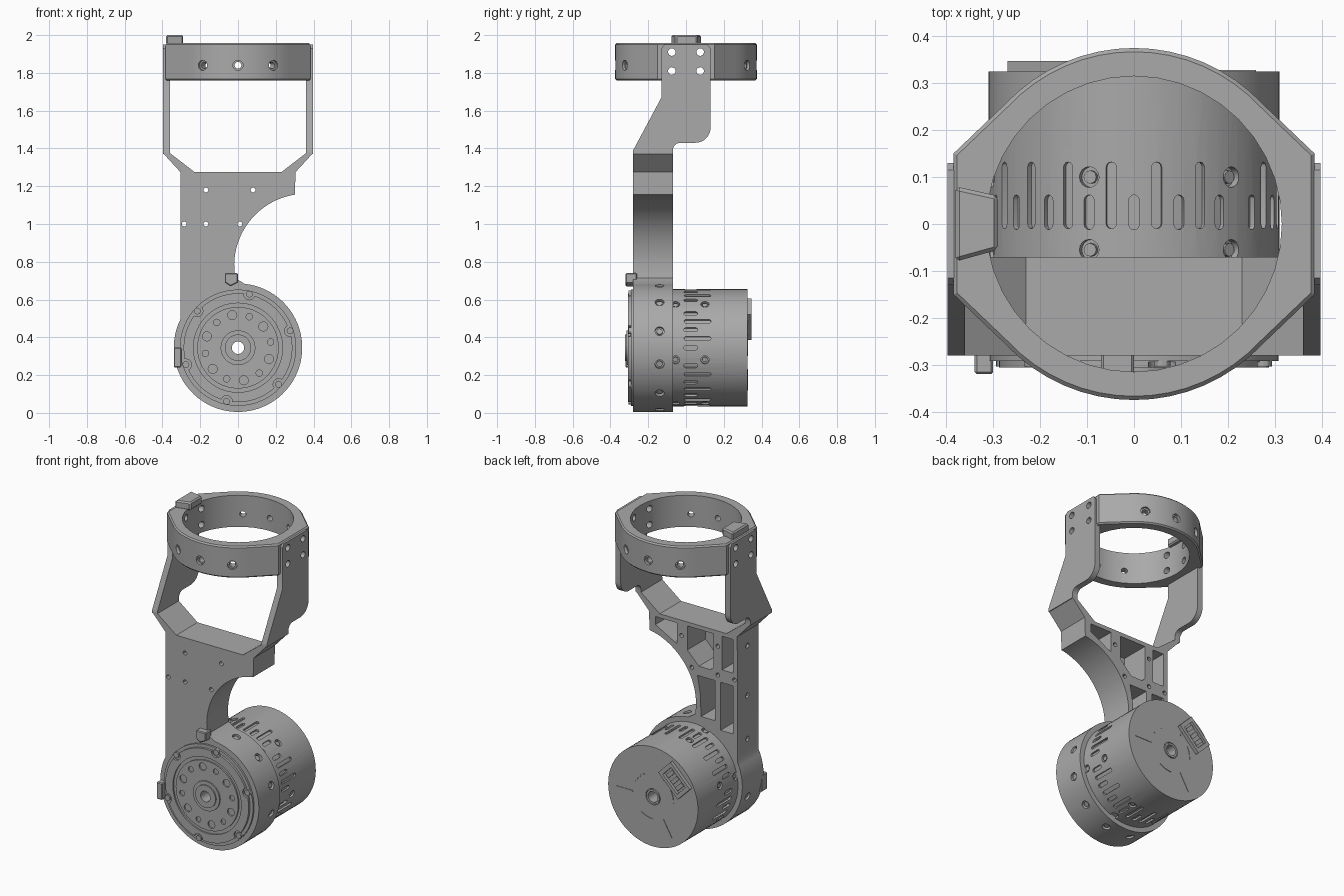
import bpy, bmesh
from math import cos, sin, radians, pi
from mathutils import Matrix, Vector

if "Cube" in bpy.data.objects:
    bpy.data.objects.remove(bpy.data.objects["Cube"])

grey = bpy.data.materials.new("machined_grey")
grey.use_nodes = True
tone = (0.40, 0.40, 0.40, 1)
grey.diffuse_color = tone
grey.node_tree.nodes["Principled BSDF"].inputs["Base Color"].default_value = tone

HUB = (0, 0.345)                       # motor axis in x, z
AXES = {"X": lambda u, v, d: (d, u, v),
        "Y": lambda u, v, d: (u, d, v),
        "Z": lambda u, v, d: (u, v, d)}


def arc(c, r, a0=0, a1=360, n=48):
    full = abs(a1 - a0) == 360
    steps = n if full else n + 1
    return [(c[0] + r * cos(radians(a0 + (a1 - a0) * i / n)),
             c[1] + r * sin(radians(a0 + (a1 - a0) * i / n))) for i in range(steps)]


def box(u0, u1, v0, v1):
    return [(u0, v0), (u1, v0), (u1, v1), (u0, v1)]


def mirror(half):
    return half + [(-x, y) for x, y in reversed(half)]


def prism(pts, lo, hi, axis="Y", matrix=None):
    """One closed extrusion, described by its corners and a transform."""
    return pts, lo, hi, AXES[axis], matrix or Matrix()


def build(name, prisms, bevel=0):
    bm = bmesh.new()
    for pts, lo, hi, place, mat in prisms:
        a, b = [[bm.verts.new(mat @ Vector(place(u, v, d))) for u, v in pts] for d in (lo, hi)]
        bm.faces.new(a)
        bm.faces.new(b)
        for i in range(len(pts)):
            j = (i + 1) % len(pts)
            bm.faces.new((a[i], a[j], b[j], b[i]))
    bmesh.ops.recalc_face_normals(bm, faces=bm.faces)
    if bevel:
        sharp = [e for e in bm.edges if e.calc_face_angle(0) > 1.2]
        bmesh.ops.bevel(bm, geom=sharp, offset=bevel, segments=1, affect="EDGES")
    mesh = bpy.data.meshes.new(name)
    bm.to_mesh(mesh)
    bm.free()
    mesh.materials.append(grey)
    ob = bpy.data.objects.new(name, mesh)
    bpy.context.collection.objects.link(ob)
    return ob


def cut(ob, prisms):
    tool = build("cutter", prisms)
    tool.hide_render = True
    mod = ob.modifiers.new("cut", "BOOLEAN")
    mod.operation, mod.solver, mod.object = "DIFFERENCE", "EXACT", tool
    mod.use_self = True
    deps = bpy.context.evaluated_depsgraph_get()
    result = bpy.data.meshes.new_from_object(ob.evaluated_get(deps))
    ob.modifiers.clear()
    ob.data = result
    bpy.data.objects.remove(tool)


def spoke(angle, y):
    """Local z points outward from the motor axis, local y stays along it."""
    return Matrix.Translation((HUB[0], y, HUB[1])) @ Matrix.Rotation(radians(90 - angle), 4, "Y")


def at(r, angle):
    return (HUB[0] + r * cos(radians(angle)), HUB[1] + r * sin(radians(angle)))


bore = prism(arc(HUB, 0.033, n=24), -1, 1)
screws = []

# Clamp ring with flat side pads
quarter = [(0.385, -0.15)] + [(0.385, 0.15)] + arc((0, 0), 0.375, 43, 90, 8)[:-1]
top_half = quarter[1:] + [(0, 0.375)] + [(-x, y) for x, y in reversed(quarter[1:])]
ring = build("clamp_ring", [prism(top_half + [(-x, -y) for x, y in top_half],
                                  1.76, 1.957, "Z")], bevel=0.008)
holes = [prism(arc((0, 0), 0.315, n=40), 1, 3, "Z")]
for a in (60, 90, 120, 240, 270, 300):
    m = Matrix.Translation((0, 0, 1.84)) @ Matrix.Rotation(radians(a), 4, "Z")
    holes.append(prism(arc((0, 0), 0.018, n=16), 0.25, 0.5, "X", m))
    holes.append(prism(arc((0, 0), 0.027, n=16), 0.358, 0.5, "X", m))
pad_holes = [prism(arc((y, z), 0.02, n=16), -1, 1, "X") for y in (-0.075, 0.075) for z in (1.81, 1.91)]
cut(ring, holes + pad_holes)
build("index_tab", [prism([(-0.38, -0.08), (-0.29, -0.055), (-0.29, 0.06), (-0.38, 0.08)],
                          1.95, 2.0, "Z")], bevel=0.008)

# Side arms carrying the ring
profile = ([(-0.13, 1.93), (-0.115, 1.95), (0.115, 1.95), (0.13, 1.93)]
           + arc((0.05, 1.51), 0.08, 0, -90, 8) + arc((-0.03, 1.39), 0.04, 90, 180, 6)
           + [(-0.07, 1.37), (-0.28, 1.37), (-0.28, 1.39), (-0.13, 1.67)])
for side, s in (("left", 1), ("right", -1)):
    arm = build(side + "_arm", [prism(profile, s * 0.36, s * 0.397, "X")])
    cut(arm, pad_holes)

# Bracket: yoke, webbed plate and round motor housing in one outline
outline = ([(-0.36, 1.375), (-0.397, 1.375), (-0.305, 1.275)]
           + arc(HUB, 0.34, 154, 444, 60) + arc((0.36, 0.78), 0.38, 190, 99, 24)
           + [(0.305, 1.275), (0.397, 1.375), (0.36, 1.375), (0.23, 1.275), (-0.23, 1.275)])
bracket = build("bracket", [prism(outline, -0.28, -0.07)])
pockets = [[(0.26, 1.25), (0.11, 1.25), (0.11, 1.12), (0.15, 1.14), (0.26, 1.2)],
           [(0.04, 1.25), (-0.14, 1.25), (-0.14, 1.04), (-0.12, 1.02), (-0.04, 1.02), (0.04, 1.1)],
           [(-0.2, 1.25), (-0.275, 1.25), (-0.275, 1.04), (-0.2, 1.04)],
           [(-0.19, 0.96), (-0.275, 0.96), (-0.275, 0.66), (-0.19, 0.66)],
           [(-0.03, 0.96), (-0.15, 0.96), (-0.15, 0.71), (-0.055, 0.71), (-0.05, 0.85)]]
holes = [bore] + [prism(p, -0.25, 0) for p in pockets]
holes += [prism(arc(c, 0.013, n=12), -1, 1) for c in
          ((-0.17, 1.18), (0.08, 1.18), (-0.285, 1.0), (-0.17, 1.0), (0.01, 1.0))]
holes += [prism(arc((-0.17, z), 0.016, n=12), -0.4, -0.29, "X") for z in (1.18, 0.87, 0.6)]
for a in range(-255, 90, 30):
    if a > -195:
        m = spoke(a, -0.14)
        holes.append(prism(arc((0, 0), 0.024, n=16), 0.32, 0.4, "Z", m))
        screws.append(prism(arc((0, 0), 0.016, n=12), 0.31, 0.332, "Z", m))
cut(bracket, holes)

# Locating tabs on the housing front
build("housing_tabs", [prism([(-0.07, 0.74), (-0.07, 0.69), (-0.04, 0.67), (0, 0.69), (0, 0.74)], -0.32, -0.26),
                       prism(box(-0.34, -0.3, 0.24, 0.345), -0.32, -0.26)], bevel=0.005)

# Output face: rim, plate, inner plate and hub
rim = build("face_rim", [prism(arc(HUB, 0.308, n=64), -0.292, -0.27)])
cut(rim, [bore])
plate = build("face_plate", [prism(arc(HUB, 0.288, n=64), -0.306, -0.27)])
holes = [prism(arc(HUB, 0.236), -1, -0.297)]
for a in range(18, 378, 60):
    c = at(0.29, a)
    holes.append(prism(arc(c, 0.03, n=16), -1, -0.294))
    screws.append(prism(arc(c, 0.018, n=12), -0.304, -0.28))
cut(plate, [bore] + holes)
inner = build("output_plate", [prism(arc(HUB, 0.216), -0.306, -0.28)])
holes = []
for i in range(12):
    c = at(0.175, 100 + 30 * i)
    holes.append(prism(arc(c, 0.024 if i % 2 == 0 else 0.017, n=16), -1, -0.285))
    if i % 2 == 0:
        screws.append(prism(arc(c, 0.014, n=12), -0.297, -0.28))
cut(inner, [bore] + holes)
hub = build("output_hub", [prism(arc(HUB, 0.092), -0.314, -0.29), prism(arc(HUB, 0.07), -0.322, -0.29)])
cut(hub, [bore])

# Motor can with two staggered rows of vent slots
can = build("motor_can", [prism(arc(HUB, 0.31, n=72), -0.09, 0.325)])


def slot(y0, y1, w=0.011):
    return arc((0, y1 - w), w, 0, 180, 6) + arc((0, y0 + w), w, 180, 360, 6)


holes = [bore, prism(arc(HUB, 0.05, n=24), 0.317, 1)]
for i in range(20):
    holes.append(prism(slot(-0.012, 0.062), 0.298, 0.4, "Z", spoke(90 + 18 * i, 0)))
    a = 99 + 18 * i
    if min(abs((a - 48) % 60), 60 - (a - 48) % 60) > 5:
        holes.append(prism(slot(-0.01, 0.132), 0.298, 0.4, "Z", spoke(a, 0)))
for a in range(48, 408, 60):
    for y in (-0.055, 0.1):
        m = spoke(a, y)
        holes.append(prism(arc((0, 0), 0.022, n=16), 0.292, 0.4, "Z", m))
        screws.append(prism(arc((0, 0), 0.014, n=12), 0.28, 0.304, "Z", m))
cut(can, holes)
build("screws", screws)

# Motor rear: hub collar, shallow sector ridges and cable socket
collar = build("rear_collar", [prism(arc(HUB, 0.045, n=24), 0.3, 0.327)])
cut(collar, [bore])
ridges = []
for a in (30, 150, 270):
    ridges.append(prism(box(0.14, 0.26, -0.003, 0.003), 0.32, 0.328, "Y", spoke(90 + a, 0) @ Matrix.Rotation(-pi / 2, 4, "Y")))
    ridges.append(prism(arc(HUB, 0.143, a, a + 35, 8) + arc(HUB, 0.137, a + 35, a, 8), 0.32, 0.328))
build("rear_ridges", ridges)
turn = Matrix.Translation((-0.16, 0, 0.495)) @ Matrix.Rotation(radians(-45), 4, "Y")
socket = build("cable_socket", [prism(box(-0.095, 0.095, -0.06, 0.06), 0.31, 0.347, "Y", turn)])
cut(socket, [prism(box(-0.07, 0.07, -0.04, 0.04), 0.328, 1, "Y", turn)])
build("socket_pins", [prism(box(u - 0.012, u + 0.012, -0.03, 0.03), 0.32, 0.34, "Y", turn)
                      for u in (-0.045, 0, 0.045)])

# Smooth the round walls, keep edges crisp
bpy.ops.object.select_all(action="DESELECT")
for ob in bpy.context.scene.objects:
    if ob.type == "MESH":
        ob.select_set(True)
        bpy.context.view_layer.objects.active = ob
bpy.ops.object.shade_smooth_by_angle(angle=radians(30))
